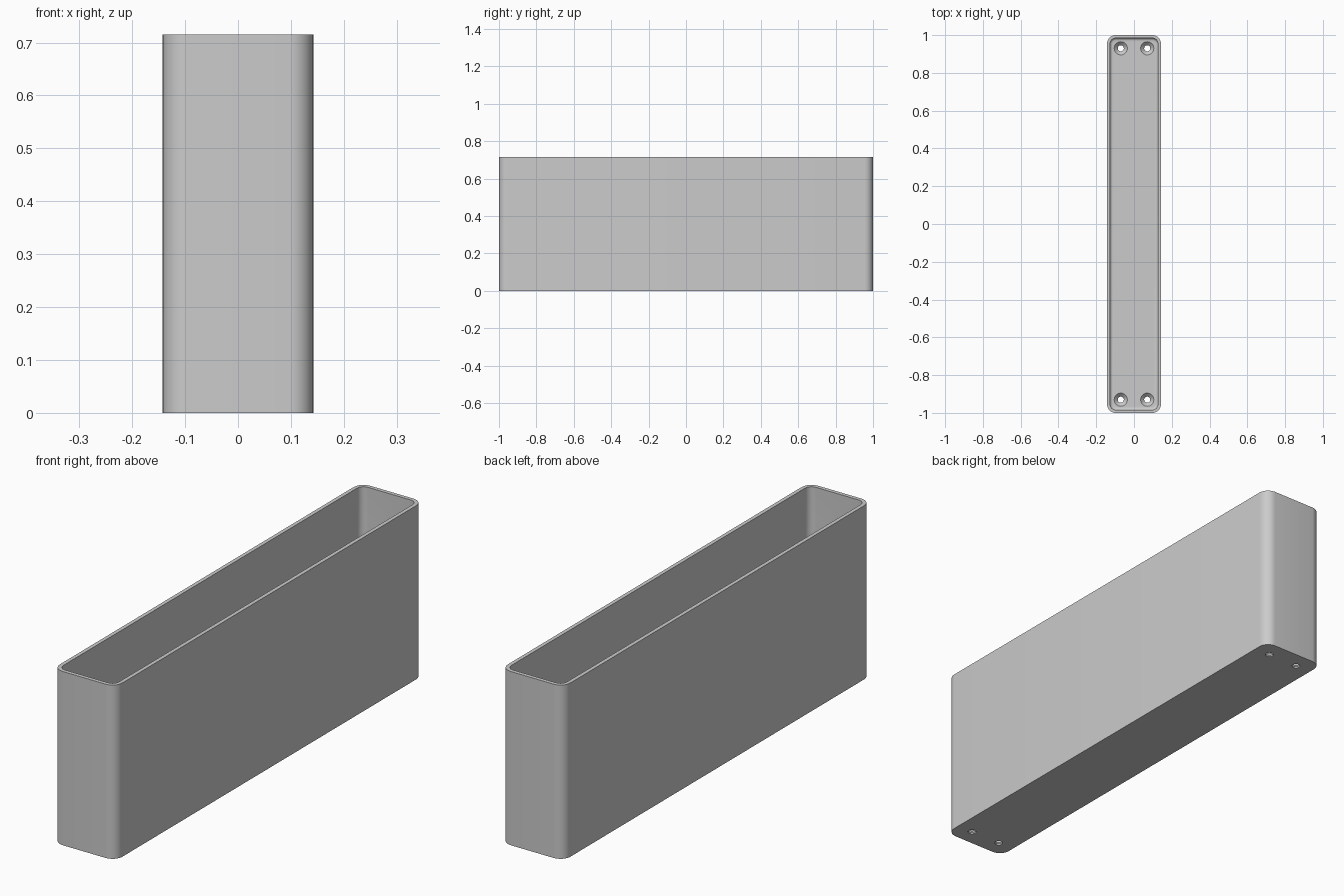
import bpy
import bmesh
from math import cos, sin, pi, radians

cube = bpy.data.objects.get("Cube")
if cube:
    bpy.data.objects.remove(cube, do_unlink=True)

HALF_X, HALF_Y, HEIGHT = 0.1425, 1.0, 0.715
CORNER, WALL, FLOOR, FILLET = 0.045, 0.016, 0.025, 0.014
HOLE_X, HOLE_Y = 0.07, 0.93

grey = bpy.data.materials.new("plain_grey")
grey.use_nodes = True
colour = (0.6, 0.6, 0.6, 1)
grey.diffuse_color = colour
grey.node_tree.nodes["Principled BSDF"].inputs["Base Color"].default_value = colour


def make_object(name, bm):
    bmesh.ops.recalc_face_normals(bm, faces=bm.faces)
    mesh = bpy.data.meshes.new(name)
    bm.to_mesh(mesh)
    bm.free()
    mesh.materials.append(grey)
    obj = bpy.data.objects.new(name, mesh)
    bpy.context.collection.objects.link(obj)
    return obj


def rounded_ring(bm, inset, z, steps=8):
    """Rounded rectangle, inset from the outer wall."""
    r = CORNER - inset
    cx, cy = HALF_X - CORNER, HALF_Y - CORNER
    ring = []
    for i, (sx, sy) in enumerate([(1, 1), (-1, 1), (-1, -1), (1, -1)]):
        for k in range(steps + 1):
            a = (i + k / steps) * pi / 2
            ring.append(bm.verts.new((sx * cx + r * cos(a), sy * cy + r * sin(a), z)))
    return ring


def circle_ring(bm, x, y, r, z, count=32):
    return [bm.verts.new((x + r * cos(2 * pi * k / count),
                          y + r * sin(2 * pi * k / count), z)) for k in range(count)]


def loft(bm, rings):
    """Skin successive rings and cap both ends."""
    for a, b in zip(rings, rings[1:]):
        for k in range(len(a)):
            n = (k + 1) % len(a)
            bm.faces.new((a[k], a[n], b[n], b[k]))
    bm.faces.new(rings[0])
    bm.faces.new(rings[-1])


# Open box: outer wall, rim, inner wall and rounded floor edge
bm = bmesh.new()
profile = [(0, 0), (0, HEIGHT), (WALL, HEIGHT)]
for k in range(6):
    a = k / 5 * pi / 2
    profile.append((WALL + FILLET * (1 - cos(a)), FLOOR + FILLET * (1 - sin(a))))
loft(bm, [rounded_ring(bm, inset, z) for inset, z in profile])
box = make_object("open_box", bm)

# Countersunk screw holes through the floor
bm = bmesh.new()
for x in (-HOLE_X, HOLE_X):
    for y in (-HOLE_Y, HOLE_Y):
        loft(bm, [circle_ring(bm, x, y, r, z) for r, z in
                  [(0.016, -0.02), (0.016, 0.006), (0.035, FLOOR), (0.035, FLOOR + 0.03)]])
cutter = make_object("screw_hole_cutter", bm)
cutter.hide_render = True

cut = box.modifiers.new("screw_holes", 'BOOLEAN')
cut.operation = 'DIFFERENCE'
cut.solver = 'EXACT'
cut.object = cutter
bpy.ops.object.select_all(action='DESELECT')
box.select_set(True)
bpy.context.view_layer.objects.active = box
bpy.ops.object.modifier_apply(modifier=cut.name)
bpy.data.objects.remove(cutter, do_unlink=True)

bpy.ops.object.shade_smooth_by_angle(angle=radians(30))
